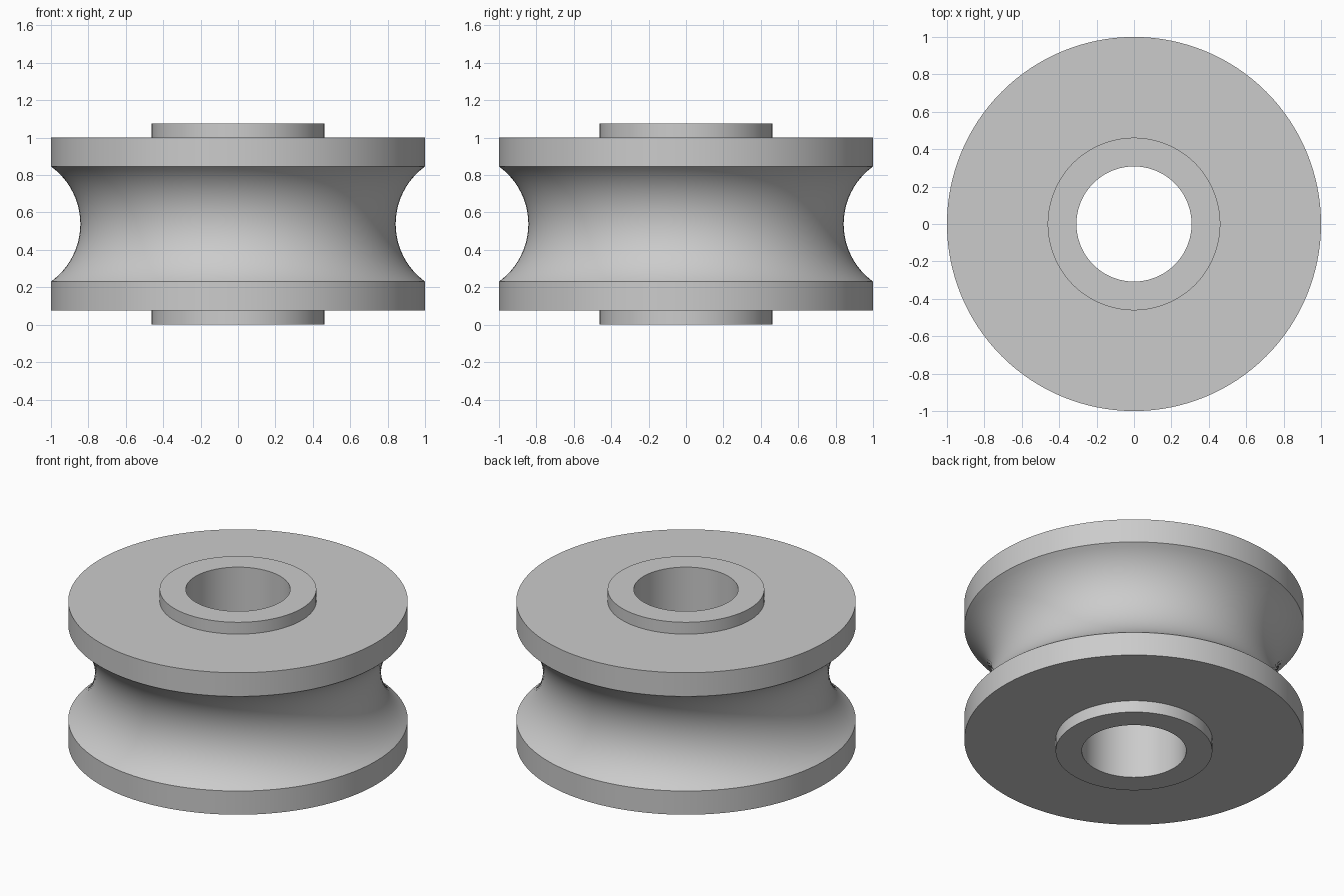
import bpy, bmesh, math
from mathutils import Vector

cube = bpy.data.objects.get("Cube")
if cube:
    bpy.data.objects.remove(cube, do_unlink=True)

SEGMENTS = 128
ARC_STEPS = 24
UNIT = 1 / 13                     # one design unit
HEIGHT = 14 * UNIT
BORE, HUB, RIM = 4 * UNIT, 6 * UNIT, 1.0
FLANGE = 2 * UNIT                 # thickness of each rim
GROOVE_DEPTH = 0.157

grey = bpy.data.materials.new("plain grey")
grey.use_nodes = True
colour = (0.6, 0.6, 0.6, 1)
grey.diffuse_color = colour
grey.node_tree.nodes["Principled BSDF"].inputs["Base Color"].default_value = colour


def groove_arc(z_low, z_high):
    """Circular groove between the two rims, from bottom to top."""
    half = (z_high - z_low) / 2
    radius = (half ** 2 + GROOVE_DEPTH ** 2) / (2 * GROOVE_DEPTH)
    centre = RIM - GROOVE_DEPTH + radius
    sweep = math.asin(half / radius)
    points = []
    for i in range(ARC_STEPS + 1):
        a = sweep * (2 * i / ARC_STEPS - 1)
        points.append((centre - radius * math.cos(a),
                       (z_low + z_high) / 2 + radius * math.sin(a)))
    return points


def lathe(name, profile):
    """Revolve a closed (radius, height) profile around z."""
    bm = bmesh.new()
    verts = [bm.verts.new((r, 0, z)) for r, z in profile]
    edges = [bm.edges.new((v, verts[(i + 1) % len(verts)]))
             for i, v in enumerate(verts)]
    bmesh.ops.spin(bm, geom=verts + edges, cent=Vector(), axis=(0, 0, 1),
                   angle=math.tau, steps=SEGMENTS, use_merge=True)
    bmesh.ops.remove_doubles(bm, verts=bm.verts, dist=1e-5)
    bmesh.ops.recalc_face_normals(bm, faces=bm.faces)
    mesh = bpy.data.meshes.new(name)
    bm.to_mesh(mesh)
    bm.free()
    mesh.materials.append(grey)
    obj = bpy.data.objects.new(name, mesh)
    bpy.context.collection.objects.link(obj)
    bpy.ops.object.select_all(action="DESELECT")
    obj.select_set(True)
    bpy.context.view_layer.objects.active = obj
    bpy.ops.object.shade_smooth_by_angle(angle=math.radians(30))
    return obj


# Bored hub collars, flat rims and the concave groove in one turned solid
lower = [(BORE, 0), (HUB, 0), (HUB, UNIT), (RIM, UNIT)]
upper = [(r, HEIGHT - z) for r, z in reversed(lower)]
groove = groove_arc(UNIT + FLANGE, HEIGHT - UNIT - FLANGE)
lathe("grooved_wheel", lower + groove + upper)
